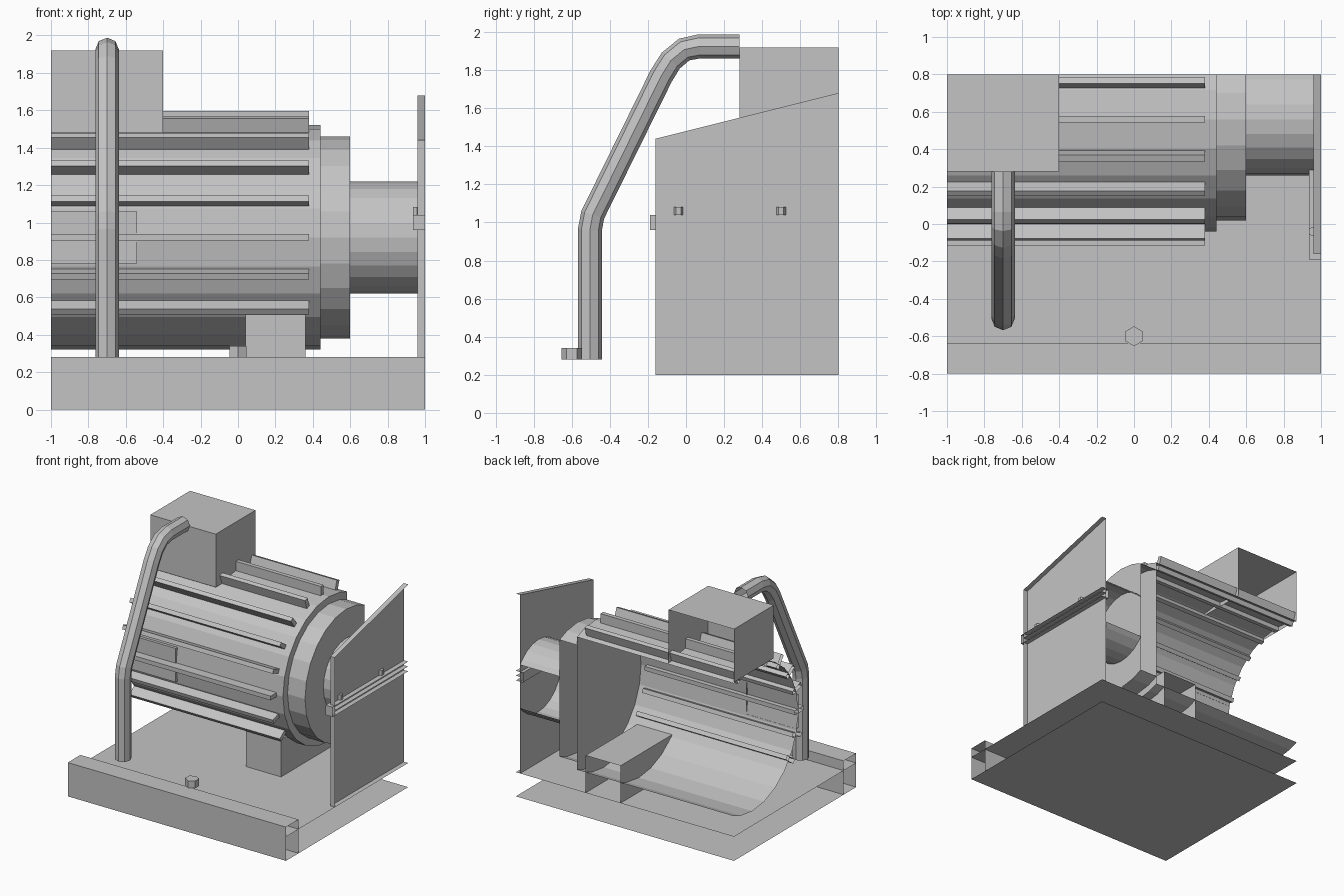
import bpy, bmesh, math

if "Cube" in bpy.data.objects:
    bpy.data.objects.remove(bpy.data.objects["Cube"])

grey = bpy.data.materials.new("plain_grey")
grey.diffuse_color = (0.55, 0.55, 0.55, 1)
grey.use_nodes = True
grey.node_tree.nodes["Principled BSDF"].inputs["Base Color"].default_value = grey.diffuse_color

CY, CZ = 0.56, 0.92      # drum axis
CUT = 0.80               # open rear section plane


def make(name, verts, faces):
    me = bpy.data.meshes.new(name)
    me.from_pydata(verts, [], faces)
    me.materials.append(grey)
    ob = bpy.data.objects.new(name, me)
    bpy.context.collection.objects.link(ob)
    return ob


BOX_FACES = {"-x": (0, 4, 6, 2), "+x": (1, 3, 7, 5), "-y": (0, 1, 5, 4),
             "+y": (2, 6, 7, 3), "-z": (0, 2, 3, 1), "+z": (4, 5, 7, 6)}


def box(name, lo, hi, open_sides=()):
    verts = [((lo, hi)[i & 1][0], (lo, hi)[i >> 1 & 1][1], (lo, hi)[i >> 2][2]) for i in range(8)]
    return make(name, verts, [f for k, f in BOX_FACES.items() if k not in open_sides])


def drum(name, x0, x1, r, cap=True, step=15):
    """Cylinder along x, cut off at the rear plane, open at its left end."""
    amax = math.degrees(math.acos((CY - CUT) / r))
    angles = [-amax] + [a for a in range(-180, 181, step) if abs(a) < amax - 2] + [amax]
    n = len(angles)
    verts = [(x, CY - r * math.cos(math.radians(a)), CZ + r * math.sin(math.radians(a)))
             for x in (x0, x1) for a in angles]
    faces = [(i, n + i, n + i + 1, i + 1) for i in range(n - 1)]
    if cap:
        faces.append(tuple(range(2 * n - 1, n - 1, -1)))
    return make(name, verts, faces)


def bolt(name, x, y, z, r, h):
    pts = [(x + r * math.sin(i * math.pi / 3), y + r * math.cos(i * math.pi / 3)) for i in range(6)]
    verts = [(px, py, zz) for zz in (z, z + h) for px, py in pts]
    faces = [(i, i + 6, (i + 1) % 6 + 6, (i + 1) % 6) for i in range(6)] + [(11, 10, 9, 8, 7, 6)]
    return make(name, verts, faces)


# Base: hollow deck and front beam, open at the ends
box("deck", (-1, -0.8, 0), (1, CUT, 0.2), ("-x", "+x", "+y", "-y"))
box("front_beam", (-1, -0.8, 0), (1, -0.635, 0.28), ("-x", "+x", "-z"))
bolt("beam_bolt", 0, -0.6, 0.28, 0.053, 0.06)

# Motor body, stepped collar and shaft housing
drum("motor_body", -1, 0.44, 0.60)
drum("collar", 0.44, 0.60, 0.54)
drum("shaft_housing", 0.60, 0.96, 0.30, cap=False)

# Cooling fins around the body
for k in range(-2, 7):
    a = math.radians(18 * k)
    c, s = math.cos(a), math.sin(a)
    fin = box("cooling_fin", (-1, -0.675, -0.0175), (0.38, -0.56, 0.0175), ("-x",))
    for v in fin.data.vertices:
        r, t = -v.co.y, v.co.z
        v.co.y, v.co.z = CY - r * c + t * s, CZ + r * s + t * c

# Name plate without lettering, foot and terminal box
box("side_plate", (-1, -0.045, 0.78), (-0.54, -0.02, 1.06), ("-x", "+y"))
box("foot", (0.04, 0.05, 0.2), (0.36, CUT, 0.51), ("+y", "-z"))
box("terminal_box", (-1, 0.28, 1.48), (-0.4, CUT, 1.92), ("+y", "-z"))

# Bent conduit pipe
path = [(-0.505, 0.28), (-0.505, 0.96), (-0.49, 1.04), (-0.13, 1.77), (-0.08, 1.85),
        (-0.01, 1.908), (0.07, 1.925), (0.28, 1.925)]
cu = bpy.data.curves.new("conduit_pipe", "CURVE")
cu.dimensions = "3D"
cu.bevel_depth = 0.063
cu.bevel_resolution = 2
cu.use_fill_caps = False
sp = cu.splines.new("POLY")
sp.points.add(len(path) - 1)
for p, (y, z) in zip(sp.points, path):
    p.co = (-0.70, y, z, 1)
sp.use_smooth = False
cu.materials.append(grey)
bpy.context.collection.objects.link(bpy.data.objects.new("conduit_pipe", cu))

# Guard panel: inner wall with front and sloping top edges, open outward
prof = [(CUT, 0.2), (-0.16, 0.2), (-0.16, 1.44), (CUT, 1.68)]
make("guard_panel", [(x, y, z) for x in (0.96, 1.0) for y, z in prof],
     [(3, 2, 1, 0), (1, 2, 6, 5), (2, 3, 7, 6)])

# Guard rail: inner strip, front end and outward shelves
box("guard_rail", (0.935, -0.19, 0.96), (0.96, CUT, 1.04), ("+y", "+x"))
box("rail_front", (0.935, -0.19, 0.96), (1.0, -0.16, 1.04), ("+x", "+y", "-x"))
for z in (0.96, 1.0, 1.04):
    make("rail_shelf", [(0.96, -0.16, z), (1, -0.16, z), (1, CUT, z), (0.96, CUT, z)], [(0, 1, 2, 3)])
for y in (-0.04, 0.5):
    bolt("rail_bolt", 0.957, y, 1.04, 0.026, 0.042)
